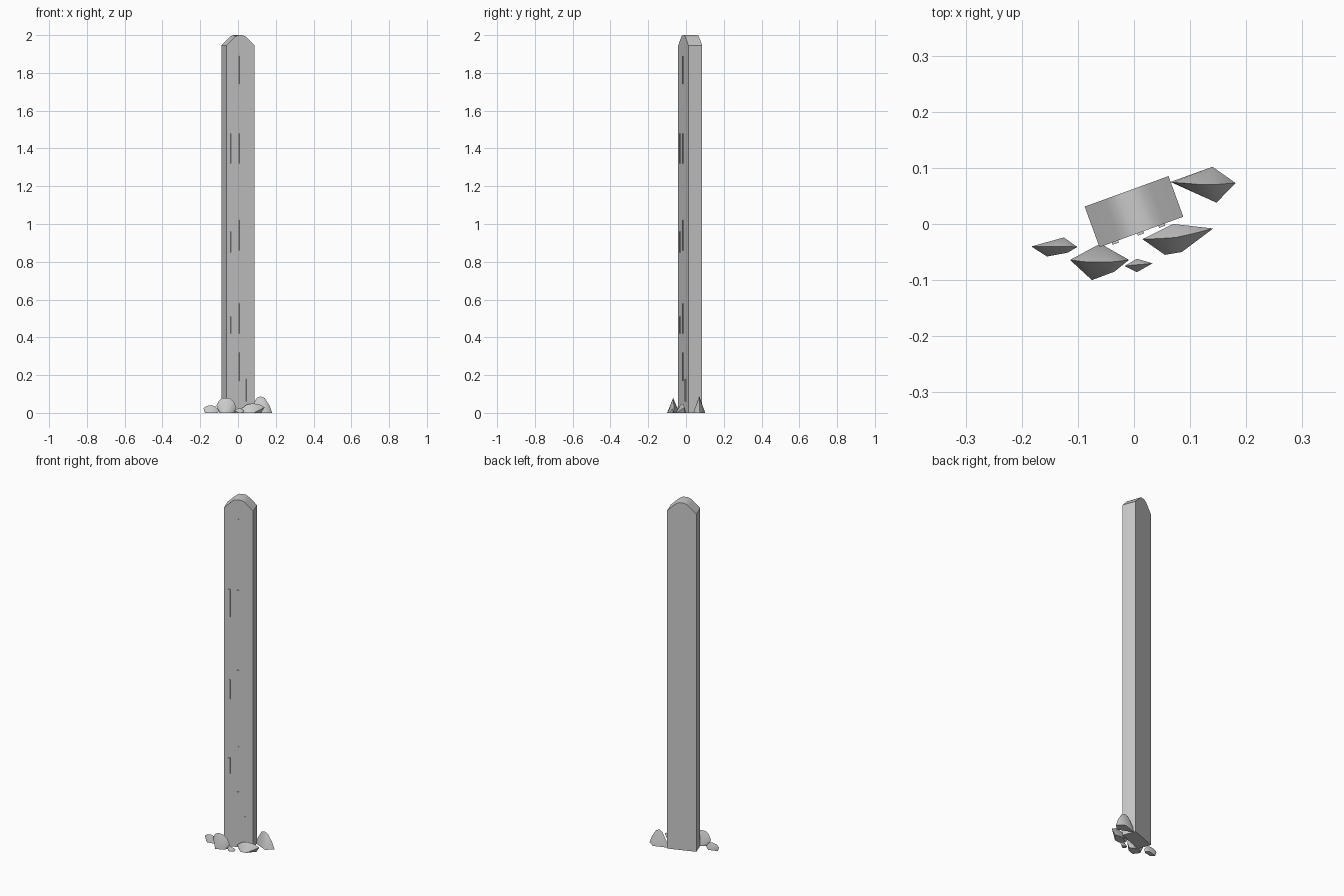
import bpy, bmesh, math
from mathutils import Matrix, Vector

cube = bpy.data.objects.get("Cube")
if cube:
    bpy.data.objects.remove(cube, do_unlink=True)

stone = bpy.data.materials.new("grey_stone")
stone.use_nodes = True
GREY = (0.6, 0.6, 0.6, 1)
stone.diffuse_color = GREY
stone.node_tree.nodes["Principled BSDF"].inputs["Base Color"].default_value = GREY

# The post is turned about z and set slightly back
WIDTH, DEPTH = 0.159, 0.077
POST = Matrix.Translation((0, 0.022, 0)) @ Matrix.Rotation(math.radians(20), 4, 'Z')


def finish(bm, name, angle):
    bmesh.ops.recalc_face_normals(bm, faces=bm.faces[:])
    mesh = bpy.data.meshes.new(name)
    bm.to_mesh(mesh)
    bm.free()
    obj = bpy.data.objects.new(name, mesh)
    bpy.context.collection.objects.link(obj)
    mesh.materials.append(stone)
    bpy.ops.object.select_all(action='DESELECT')
    obj.select_set(True)
    bpy.context.view_layer.objects.active = obj
    bpy.ops.object.shade_smooth_by_angle(angle=math.radians(angle))
    return obj


# Upright slab: a profile with a rounded gable top, extruded through its depth
half = [(WIDTH / 2, 0), (WIDTH / 2, 1.945), (0.042, 1.981), (0.028, 1.993), (0.014, 1.999)]
profile = half + [(0, 2.0)] + [(-x, z) for x, z in reversed(half)]
bm = bmesh.new()
face = bm.faces.new([bm.verts.new((x, -DEPTH / 2, z)) for x, z in profile])
new = bmesh.ops.extrude_face_region(bm, geom=[face])["geom"]
bmesh.ops.translate(bm, vec=(0, DEPTH, 0),
                    verts=[v for v in new if isinstance(v, bmesh.types.BMVert)])
bm.transform(POST)
finish(bm, "stone_post", 30)

# Shallow raised strips on the front: local x, bottom, top
strips = [(-0.05, 1.32, 1.48), (-0.05, 0.85, 0.96), (-0.05, 0.42, 0.51),
          (-0.002, 1.74, 1.89), (-0.002, 1.32, 1.48), (-0.002, 0.86, 1.02),
          (-0.002, 0.42, 0.58), (-0.002, 0.17, 0.32), (0.038, 0.06, 0.18)]
bm = bmesh.new()
for x, low, high in strips:
    size = Matrix.Diagonal((0.012, 0.006, high - low, 1))
    place = Matrix.Translation((x, -DEPTH / 2 - 0.001, (low + high) / 2))
    bmesh.ops.create_cube(bm, size=1, matrix=POST @ place @ size)
finish(bm, "front_raised_strips", 30)


# Rocks: hull of a footprint on the ground and a ridge above it
def rock(name, footprint, ridge):
    bm = bmesh.new()
    for x, y in footprint:
        bm.verts.new((x, y, 0))
    for p in ridge:
        bm.verts.new(p)
    hull = bmesh.ops.convex_hull(bm, input=bm.verts[:])
    loose = {g for g in hull["geom_interior"] + hull["geom_unused"]
             if isinstance(g, bmesh.types.BMVert)}
    bmesh.ops.delete(bm, geom=list(loose), context='VERTS')
    finish(bm, name, 50)


rock("rock_back_left",
     [(0.065, 0.075), (0.14, 0.102), (0.181, 0.073), (0.147, 0.038), (0.1, 0.06)],
     [(0.07, 0.074, 0.03), (0.1, 0.072, 0.08), (0.12, 0.07, 0.088),
      (0.142, 0.07, 0.078), (0.166, 0.072, 0.04)])
rock("rock_front_left",
     [(0.03, -0.035), (0.07, 0.0), (0.122, -0.006), (0.085, -0.05), (0.055, -0.055)],
     [(0.015, -0.027, 0.02), (0.045, -0.026, 0.043), (0.075, -0.024, 0.05),
      (0.11, -0.016, 0.046), (0.141, -0.008, 0.03)])
rock("rock_front_right",
     [(-0.098, -0.068), (-0.06, -0.035), (-0.02, -0.062), (-0.035, -0.085), (-0.075, -0.1)],
     [(-0.114, -0.064, 0.038), (-0.1, -0.066, 0.066), (-0.08, -0.068, 0.079),
      (-0.045, -0.068, 0.078), (-0.023, -0.066, 0.062), (-0.009, -0.064, 0.03)])
rock("rock_far_right",
     [(-0.175, -0.041), (-0.125, -0.024), (-0.105, -0.04), (-0.118, -0.051), (-0.155, -0.058)],
     [(-0.183, -0.04, 0.025), (-0.165, -0.04, 0.037), (-0.14, -0.04, 0.041),
      (-0.118, -0.04, 0.033), (-0.101, -0.041, 0.012)])
rock("rock_front_small",
     [(-0.01, -0.075), (0.005, -0.062), (0.025, -0.07), (0.005, -0.086)],
     [(-0.017, -0.075, 0.012), (0.0, -0.073, 0.024), (0.015, -0.072, 0.022),
      (0.033, -0.07, 0.014)])
